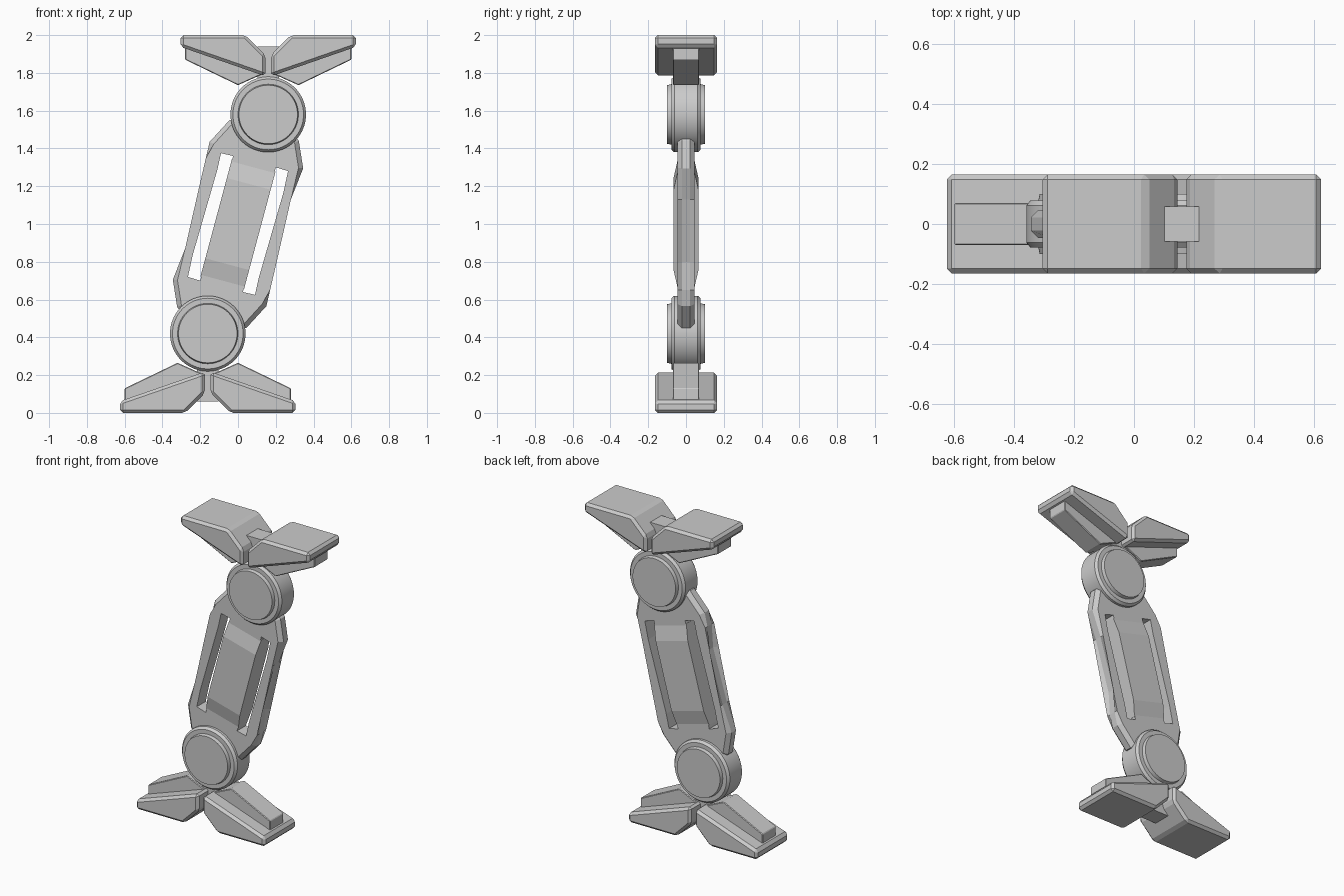
import bpy, bmesh, math

cube = bpy.data.objects.get("Cube")
if cube:
    bpy.data.objects.remove(cube, do_unlink=True)

grey = bpy.data.materials.new("plain grey")
grey.use_nodes = True
grey.diffuse_color = (0.6, 0.6, 0.6, 1)
grey.node_tree.nodes["Principled BSDF"].inputs["Base Color"].default_value = (0.6, 0.6, 0.6, 1)


def finish(name, bm):
    bmesh.ops.recalc_face_normals(bm, faces=bm.faces)
    mesh = bpy.data.meshes.new(name)
    bm.to_mesh(mesh)
    bm.free()
    mesh.materials.append(grey)
    obj = bpy.data.objects.new(name, mesh)
    bpy.context.collection.objects.link(obj)
    return obj


def prism(name, pts, half, place, bevel=0, rim_only=False):
    """Extrude a profile both ways by half; place maps (u, v, w) to the model."""
    bm = bmesh.new()
    a, b = [[bm.verts.new(place(u, v, w)) for u, v in pts] for w in (-half, half)]
    bm.faces.new(a)
    bm.faces.new(b)
    for i in range(len(pts)):
        j = (i + 1) % len(pts)
        bm.faces.new((a[i], a[j], b[j], b[i]))
    if bevel:
        edges = [e for e in bm.edges
                 if not rim_only or abs(e.verts[0].co.y - e.verts[1].co.y) < 1e-5]
        bmesh.ops.bevel(bm, geom=edges, offset=bevel, segments=1,
                        affect='EDGES', clamp_overlap=True)
    return finish(name, bm)


def at_end(end, side=1):
    """Placement relative to a joint; the top end is the bottom turned half round."""
    if end == "lower":
        return lambda u, v, w: (-0.16 + side * u, w, v)
    return lambda u, v, w: (0.16 - side * u, w, 2 - v)


def lathe(name, profile, place, n=64):
    bm = bmesh.new()
    rings = [[bm.verts.new(place(r * math.cos(2 * math.pi * i / n),
                                 0.42 + r * math.sin(2 * math.pi * i / n), y))
              for i in range(n)] for r, y in profile]
    bm.faces.new(rings[0])
    bm.faces.new(rings[-1])
    for p, q in zip(rings, rings[1:]):
        for i in range(n):
            j = (i + 1) % n
            bm.faces.new((p[i], p[j], q[j], q[i]))
    obj = finish(name, bm)
    bpy.ops.object.select_all(action='DESELECT')
    obj.select_set(True)
    bpy.context.view_layer.objects.active = obj
    bpy.ops.object.shade_smooth_by_angle(angle=math.radians(25))


# Feet, centre blocks and hubs at both ends
pad = [(.015, .105), (.015, .218), (.465, .062), (.465, 0), (.12, 0)]
rib = [(.015, .12), (.015, .2), (.16, .265), (.44, .13), (.44, .04)]
block = [(-.058, .06), (.058, .06), (.058, .25), (-.058, .25)]
half_hub = [(.155, .1), (.16, .078), (.187, .078), (.2, .062)]
hub = half_hub + [(r, -y) for r, y in reversed(half_hub)]
for end in ("lower", "upper"):
    for side, label in ((1, "a"), (-1, "b")):
        prism(f"{end}_foot_pad_{label}", pad, .165, at_end(end, side), bevel=.016)
        prism(f"{end}_foot_rib_{label}", rib, .07, at_end(end, side), bevel=.004)
    prism(f"{end}_centre_block", block, .058, at_end(end))
    lathe(f"{end}_hub", hub, at_end(end))


# Leg frame: one half outline, repeated by a half turn
def half_turn(pts):
    return [(-x, 2 - z) for x, z in pts]


def front(u, v, w):
    return (u, w, v)


outline = [(-.045, 1.55), (-.15, 1.435), (-.17, 1.35), (-.18, 1.2),
           (-.28, .87), (-.345, .705), (-.322, .56), (-.2, .42)]
slot = [(-.09, 1.375), (-.025, 1.36), (-.045, 1.295), (-.177, .8),
        (-.2, .7), (-.265, .72), (-.24, .835), (-.11, 1.285)]
frame = prism("leg_frame", outline + half_turn(outline), .046, front,
              bevel=.024, rim_only=True)
cutters = []
for pts in (slot, half_turn(slot)):
    cutter = prism("slot_cutter", pts, .2, front)
    cutter.hide_render = True
    cutters.append(cutter)
    mod = frame.modifiers.new("slot", 'BOOLEAN')
    mod.operation = 'DIFFERENCE'
    mod.solver = 'EXACT'
    mod.object = cutter
bpy.context.view_layer.update()
cut_mesh = bpy.data.meshes.new_from_object(
    frame.evaluated_get(bpy.context.evaluated_depsgraph_get()))
frame.modifiers.clear()
frame.data = cut_mesh
for cutter in cutters:
    bpy.data.objects.remove(cutter, do_unlink=True)

# Raised centre panel along the leaning axis
lean = math.radians(15)
c, s = math.cos(lean), math.sin(lean)
panel = [(-.32, -.044), (-.22, -.066), (.22, -.066), (.32, -.044),
         (.32, .044), (.22, .066), (-.22, .066), (-.32, .044)]
prism("leg_panel", panel, .12,
      lambda u, v, w: (u * s + w * c, v, 1 + u * c - w * s))
